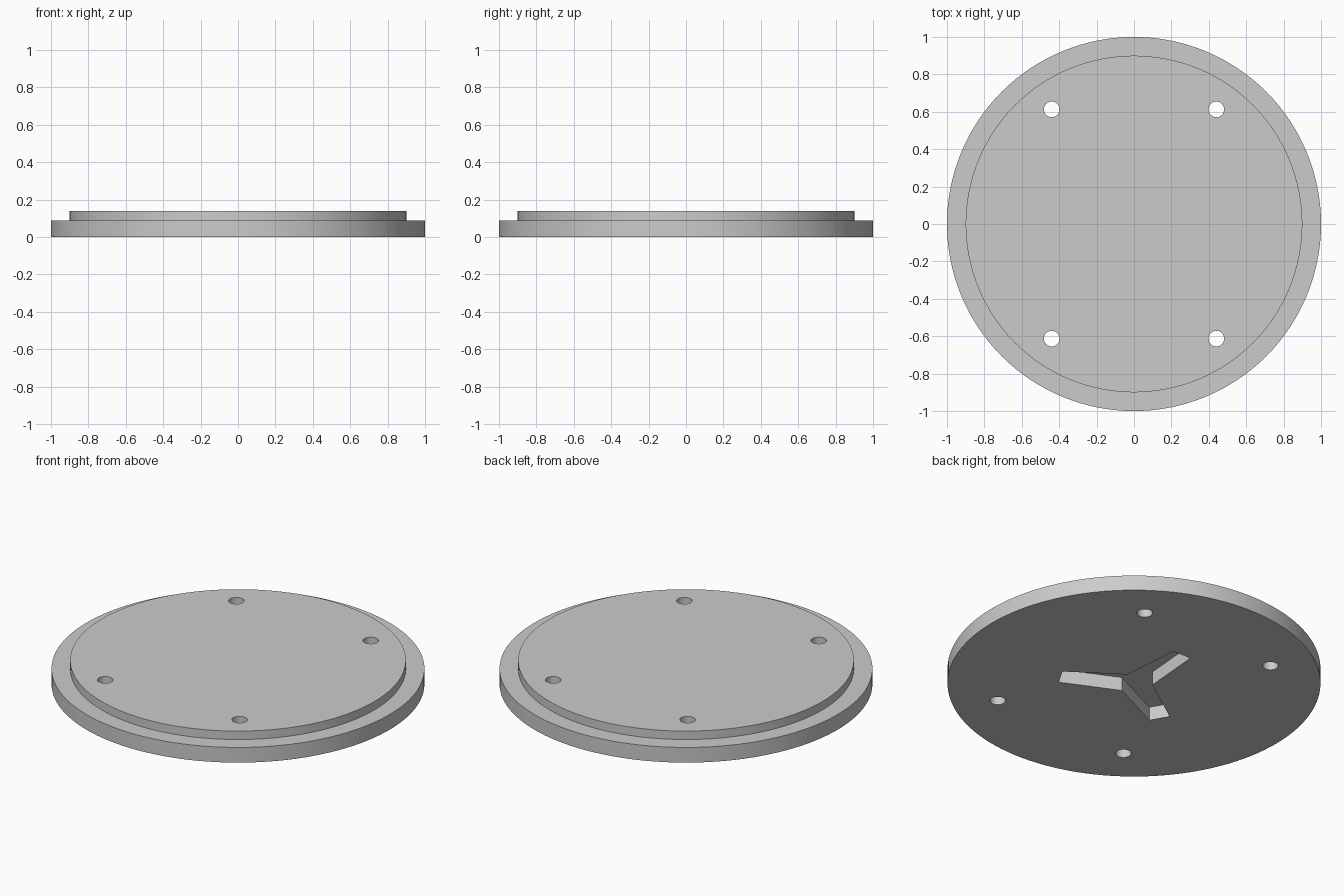
import bpy
import bmesh
from math import cos, sin, pi, radians

cube = bpy.data.objects.get("Cube")
if cube:
    bpy.data.objects.remove(cube, do_unlink=True)

RIM_RADIUS, RIM_TOP = 1.0, 0.09
STEP_RADIUS, STEP_TOP = 0.9, 0.14
HOLE_RADIUS, HOLE_X, HOLE_Y = 0.042, 0.44, 0.613
RECESS_DEPTH = 0.08

grey = bpy.data.materials.new("light grey")
grey.use_nodes = True
colour = (0.6, 0.6, 0.6, 1)
grey.diffuse_color = colour
grey.node_tree.nodes["Principled BSDF"].inputs["Base Color"].default_value = colour


def ring(radius, count, x=0, y=0):
    return [(x + radius * cos(2 * pi * i / count), y + radius * sin(2 * pi * i / count))
            for i in range(count)]


def loft(name, layers):
    """Closed solid through a stack of (outline, height) layers."""
    bm = bmesh.new()
    loops = [[bm.verts.new((x, y, z)) for x, y in outline] for outline, z in layers]
    bm.faces.new(loops[0][::-1])
    bm.faces.new(loops[-1])
    for low, high in zip(loops, loops[1:]):
        for i in range(len(low)):
            j = (i + 1) % len(low)
            bm.faces.new((low[i], low[j], high[j], high[i]))
    bmesh.ops.recalc_face_normals(bm, faces=bm.faces)
    mesh = bpy.data.meshes.new(name)
    bm.to_mesh(mesh)
    bm.free()
    mesh.materials.append(grey)
    obj = bpy.data.objects.new(name, mesh)
    bpy.context.collection.objects.link(obj)
    return obj


# Stepped round plate
rim, step = ring(RIM_RADIUS, 128), ring(STEP_RADIUS, 128)
plate = loft("stepped_plate", [(rim, 0), (rim, RIM_TOP), (step, RIM_TOP), (step, STEP_TOP)])

# Four through holes
cutters = []
for sx in (-1, 1):
    for sy in (-1, 1):
        hole = ring(HOLE_RADIUS, 32, sx * HOLE_X, sy * HOLE_Y)
        cutters.append(loft("hole_cutter", [(hole, -0.1), (hole, 0.3)]))

# Three-armed recess in the underside, arms tapering outwards
star = []
for arm in (90, 210, 330):
    for radius, offset in ((0.404, -8.3), (0.404, 8.3), (0.1, 60)):
        a = radians(arm + offset)
        star.append((radius * cos(a), radius * sin(a)))
cutters.append(loft("recess_cutter", [(star, -0.1), (star, RECESS_DEPTH)]))

# Cut the plate, then discard the cutters
bpy.ops.object.select_all(action='DESELECT')
plate.select_set(True)
bpy.context.view_layer.objects.active = plate
for cutter in cutters:
    cutter.hide_render = True
    mod = plate.modifiers.new("cut", 'BOOLEAN')
    mod.operation = 'DIFFERENCE'
    mod.solver = 'EXACT'
    mod.object = cutter
    bpy.ops.object.modifier_apply(modifier=mod.name)
    bpy.data.objects.remove(cutter, do_unlink=True)

bpy.ops.object.shade_smooth_by_angle(angle=radians(30))
